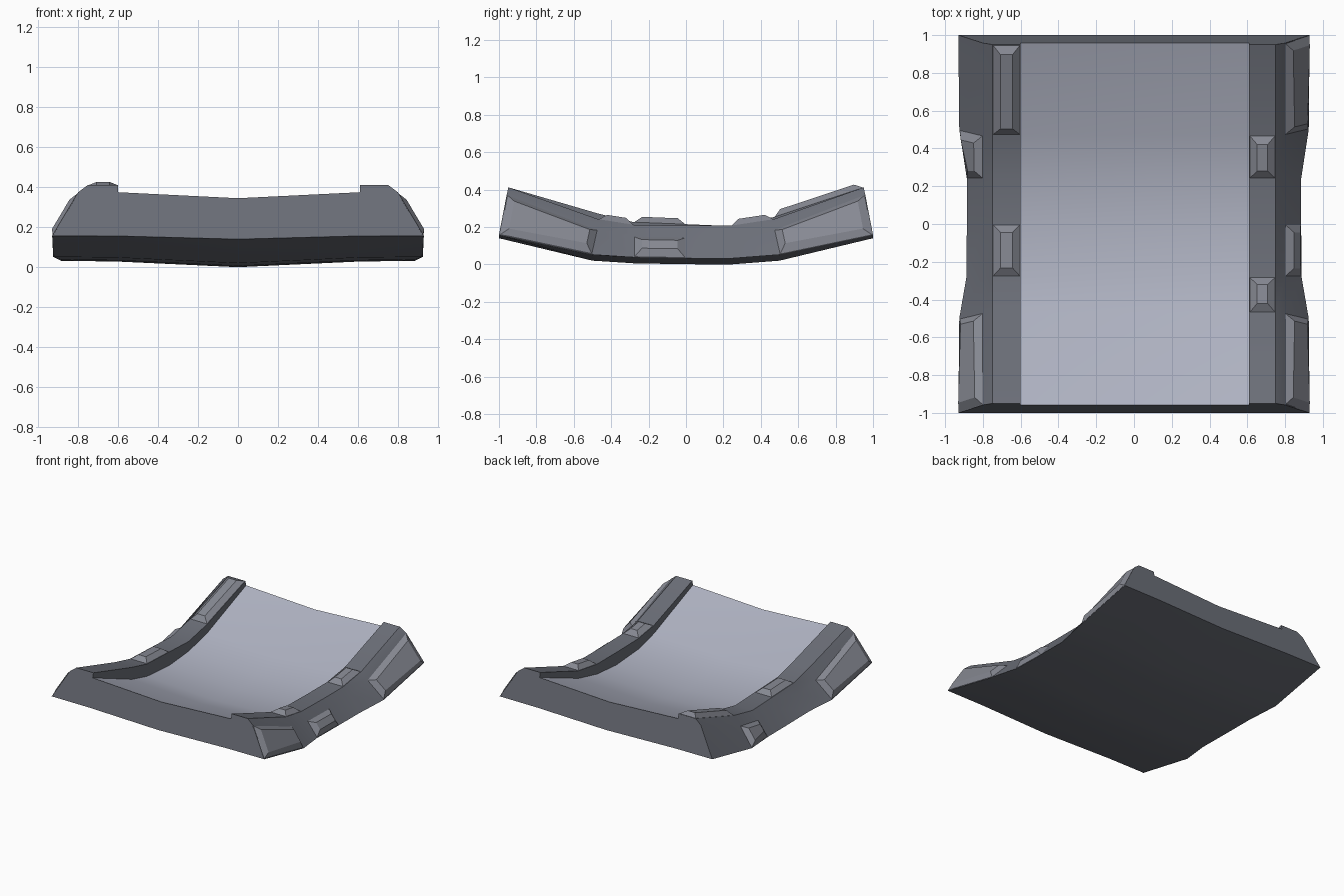
import bpy, bmesh
from mathutils import Vector

if "Cube" in bpy.data.objects:
    bpy.data.objects.remove(bpy.data.objects["Cube"])

# Stations along the bent tile: y on top, y on the underside, heights
TOP_Y = [-0.95, -0.47, -0.28, 0.0, 0.24, 0.47, 0.95]
BOT_Y = [-1.0, -0.50, -0.28, 0.0, 0.24, 0.50, 1.0]
BOT_Z = [0.14, 0.02, 0.006, 0.001, 0.0, 0.02, 0.14]
ROAD_Z = [0.345, 0.147, 0.098, 0.078, 0.098, 0.152, 0.345]
RAIL_Z = {-1: [0.412, 0.272, 0.226, 0.215, 0.205, 0.253, 0.412],
          1: [0.412, 0.242, 0.212, 0.207, 0.207, 0.242, 0.412]}
SHOULDER_Z = [0.375, 0.185, 0.150, 0.145, 0.145, 0.185, 0.375]
EDGE_X = [0.93, 0.925, 0.887, 0.885, 0.885, 0.925, 0.93]


def material(name, r, g, b):
    mat = bpy.data.materials.new(name)
    mat.diffuse_color = (r, g, b, 1)
    mat.use_nodes = True
    mat.node_tree.nodes["Principled BSDF"].inputs["Base Color"].default_value = mat.diffuse_color
    return mat


BODY = material("dark_grey", 0.15, 0.16, 0.19)
ROAD = material("road_grey", 0.43, 0.45, 0.54)
PLATE = material("plate_grey", 0.24, 0.25, 0.29)


def half_section(side, i):
    """Road edge, rail inner, rail outer, shoulder, foot, underside."""
    t, b = TOP_Y[i], BOT_Y[i]
    inner = 0.60 if side < 0 else 0.61
    end = 0.008 if t > 0.9 else (-0.008 if t < -0.9 else 0)
    return [Vector(p) for p in (
        (side * inner, t + end, ROAD_Z[i] + 0.03),
        (side * inner, t, RAIL_Z[side][i]),
        (side * 0.75, t, RAIL_Z[side][i]),
        (side * 0.80, t + end, SHOULDER_Z[i]),
        (side * EDGE_X[i], b, BOT_Z[i] + 0.017 + (0.015 if abs(b) < 0.6 else 0)),
        (side * 0.60, b, BOT_Z[i] + 0.016 + (0.012 if abs(b) < 0.6 else 0)))]


def make_object(name, bm, *mats):
    bmesh.ops.recalc_face_normals(bm, faces=bm.faces)
    me = bpy.data.meshes.new(name)
    bm.to_mesh(me)
    bm.free()
    for m in mats:
        me.materials.append(m)
    ob = bpy.data.objects.new(name, me)
    bpy.context.collection.objects.link(ob)
    return ob


# Bent slab with raised side rails, lofted through the stations
bm = bmesh.new()
rings = []
for i in range(len(TOP_Y)):
    end = 0.008 if i == 6 else (-0.008 if i == 0 else 0)
    pts = [Vector((0, TOP_Y[i] + end, ROAD_Z[i]))]
    pts += half_section(1, i)
    pts += [Vector((0, BOT_Y[i], BOT_Z[i]))]
    pts += reversed(half_section(-1, i))
    rings.append([bm.verts.new(p) for p in pts])
for a, b in zip(rings, rings[1:]):
    n = len(a)
    for k in range(n):
        f = bm.faces.new((a[k], a[(k + 1) % n], b[(k + 1) % n], b[k]))
        f.material_index = 1 if k in (0, n - 1) else 0
bm.faces.new(rings[0])
bm.faces.new(rings[-1])
slab = make_object("curved_slab", bm, BODY, ROAD)
bpy.context.view_layer.objects.active = slab
slab.select_set(True)
bpy.ops.object.shade_smooth_by_angle(angle=0.42)
slab.select_set(False)


# Bevelled raised plate lying on one strip of the slab
def plate(name, side, i0, i1, k, height, inset):
    s0, s1 = half_section(side, i0), half_section(side, i1)
    base = [s0[k], s0[k + 1], s1[k + 1], s1[k]]
    normal = (base[2] - base[0]).cross(base[3] - base[1]).normalized()
    if normal.x * side + normal.z < 0:
        normal.negate()
    across0 = (base[1] - base[0]).normalized() * inset
    across1 = (base[2] - base[3]).normalized() * inset
    along = (base[3] - base[0]).normalized() * 0.045
    top = [base[0] + across0 + along, base[1] - across0 + along,
           base[2] - across1 - along, base[3] + across1 - along]
    bm = bmesh.new()
    lo = [bm.verts.new(p - normal * 0.003) for p in base]
    hi = [bm.verts.new(p + normal * height) for p in top]
    bm.faces.new(lo)
    bm.faces.new(hi)
    for j in range(4):
        m = (j + 1) % 4
        bm.faces.new((lo[j], lo[m], hi[m], hi[j]))
    make_object(name, bm, PLATE)


# Plates on the rail tops
for side, i0, i1 in ((-1, 5, 6), (-1, 2, 3), (1, 4, 5), (1, 1, 2)):
    plate("rail_top_plate", side, i0, i1, 1, 0.03, 0.042)

# Plates on the sloped outer sides
for side, i0, i1 in ((1, 0, 1), (1, 2, 3), (1, 5, 6), (-1, 0, 1), (-1, 4, 5)):
    plate("side_plate", side, i0, i1, 3, 0.027, 0.042)
